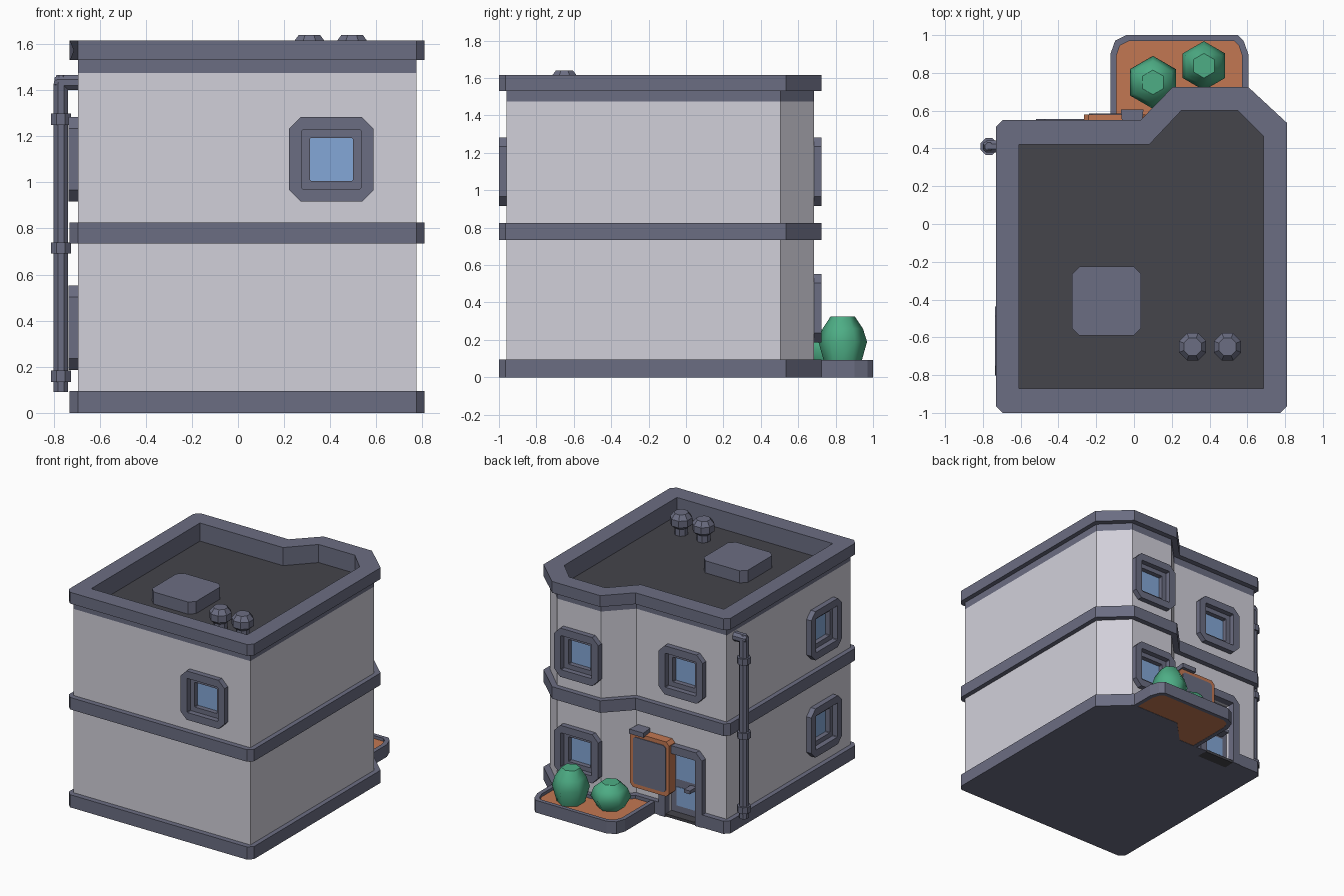
import bpy, bmesh, math
from mathutils import Matrix, Vector

if "Cube" in bpy.data.objects:
    bpy.data.objects.remove(bpy.data.objects["Cube"])


def material(name, rgb):
    m = bpy.data.materials.new(name)
    m.diffuse_color = (*rgb, 1)
    m.use_nodes = True
    m.node_tree.nodes["Principled BSDF"].inputs["Base Color"].default_value = m.diffuse_color
    return m


WALL = material("wall_grey", (0.64, 0.63, 0.70))
TRIM = material("trim_slate", (0.148, 0.155, 0.225))
ROOF = material("roof_dark", (0.058, 0.058, 0.07))
GLASS = material("glass_blue", (0.23, 0.39, 0.68))
LEAF = material("leaf_green", (0.075, 0.42, 0.235))
CLAY = material("terracotta", (0.54, 0.185, 0.085))


def finish(name, bm, mat, mtx=None, smooth=False):
    bmesh.ops.recalc_face_normals(bm, faces=bm.faces)
    me = bpy.data.meshes.new(name)
    bm.to_mesh(me)
    bm.free()
    ob = bpy.data.objects.new(name, me)
    bpy.context.collection.objects.link(ob)
    if mat:
        me.materials.append(mat)
    if mtx:
        ob.matrix_world = mtx
    for p in me.polygons:
        p.use_smooth = smooth and len(p.vertices) == 4
    return ob


def prism(name, pts, z0, z1, mat, inner=None, mtx=None, corners=(), cut=0.035):
    """Extrude an outline; an inner outline with equal count makes it a ring."""
    bm = bmesh.new()
    n = len(pts)
    loop = lambda ps, z: [bm.verts.new((x, y, z)) for x, y in ps]
    a, b = loop(pts, z0), loop(pts, z1)
    edges = []

    def band(p, q):
        for i in range(n):
            j = (i + 1) % n
            bm.faces.new((p[i], p[j], q[j], q[i]))
    band(a, b)
    if inner:
        c, d = loop(inner, z0), loop(inner, z1)
        band(c, d)
        band(a, c)
        band(b, d)
    else:
        bm.faces.new(a)
        bm.faces.new(b)
    if corners:
        edges = [bm.edges.get((a[i], b[i])) for i in corners]
        bmesh.ops.bevel(bm, geom=edges, offset=cut, segments=1, affect='EDGES')
    return finish(name, bm, mat, mtx)


def octagon(h, c, k=None):
    """Chamfered rectangle with half sizes h and k."""
    k = k or h
    return [(-h + c, -k), (h - c, -k), (h, -k + c), (h, k - c),
            (h - c, k), (-h + c, k), (-h, k - c), (-h, -k + c)]


def box(name, x0, x1, y0, y1, z0, z1, mat, mtx=None):
    return prism(name, [(x0, y0), (x1, y0), (x1, y1), (x0, y1)], z0, z1, mat, mtx=mtx)


def lathe(name, profile, sides, mat, loc, turn=0.0, smooth=False, mtx=None):
    """Stack of rings (radius, height) closed by caps."""
    bm = bmesh.new()
    rings = [[bm.verts.new((r * math.cos(turn + math.tau * i / sides),
                            r * math.sin(turn + math.tau * i / sides), z))
              for i in range(sides)] for r, z in profile]
    for p, q in zip(rings, rings[1:]):
        for i in range(sides):
            j = (i + 1) % sides
            bm.faces.new((p[i], p[j], q[j], q[i]))
    bm.faces.new(rings[0])
    bm.faces.new(rings[-1])
    return finish(name, bm, mat, Matrix.Translation(loc) @ (mtx or Matrix()), smooth)


def facing(pos, normal):
    """Local x = along the wall, y = up, z = out of the wall."""
    w, v = Vector(normal), Vector((0, 0, 1))
    rot = Matrix((v.cross(w), v, w)).transposed().to_4x4()
    return Matrix.Translation(pos) @ rot


def cut_with(target, cutter):
    cutter.hide_render = True
    cutter.display_type = 'WIRE'
    mod = target.modifiers.new("opening", 'BOOLEAN')
    mod.operation = 'DIFFERENCE'
    mod.solver = 'EXACT'
    mod.object = cutter


# Building shell: outlines of wall, trim and roof opening
wall_line = [(-.695, -.96), (.775, -.96), (.775, .505), (.59, .685),
             (.225, .685), (.055, .51), (-.695, .51)]
trim_line = [(-.73, -1), (.81, -1), (.81, .535), (.605, .725),
             (.205, .725), (.035, .55), (-.73, .55)]
roof_line = [(-.61, -.87), (.685, -.87), (.685, .465), (.55, .6),
             (.25, .6), (.08, .42), (-.61, .42)]
walls = prism("walls", wall_line, .004, 1.475, WALL)
base = prism("base_plinth", trim_line, 0, .095, TRIM, corners=(0, 1, 6))
prism("floor_belt", trim_line, .735, .825, TRIM, corners=(0, 1, 6))
prism("cornice_under_band", wall_line, 1.475, 1.535, TRIM, roof_line)
prism("cornice", trim_line, 1.53, 1.615, TRIM, roof_line, corners=(0, 1, 6))
prism("roof_deck", roof_line, 1.472, 1.479, ROOF)

# Windows: stepped frame, recessed sash and glass
spots = [((.405, -.96, 1.10), (0, -1, 0)),
         ((.405, .685, 1.10), (0, 1, 0)), ((.405, .685, .37), (0, 1, 0)),
         ((-.34, .51, 1.10), (0, 1, 0)),
         ((-.695, -.62, 1.10), (-1, 0, 0)), ((-.695, -.62, .37), (-1, 0, 0))]
for i, (pos, nrm) in enumerate(spots, 1):
    m = facing(pos, nrm)
    prism(f"window_frame_{i}", octagon(.183, .05), -.01, .04, TRIM,
          octagon(.128, .004), m)
    prism(f"window_sash_{i}", octagon(.131, .004), -.049, .0, TRIM,
          octagon(.093, .004), m)
    box(f"window_glass_{i}", -.1, .1, -.1, .1, -.044, -.036, GLASS, m)
    cut_with(walls, box(f"window_cutter_{i}", -.13, .13, -.13, .13, -.05, .1, None, m))

# Back door: opening, frame, leaf with two panes, handle and threshold
m = facing((-.34, .51, 0), (0, 1, 0))
cutter = box("door_cutter", -.127, .127, -.05, .492, -.06, .1, None, m)
cut_with(walls, cutter)
cut_with(base, cutter)
prism("door_frame", [(-.18, 0), (-.18, .5), (-.13, .55), (.13, .55), (.18, .5), (.18, 0),
                     (.125, 0), (.125, .49), (-.125, .49), (-.125, 0)],
      -.01, .045, TRIM, mtx=m)
box("door_leaf", -.128, .128, .0, .493, -.062, -.035, TRIM, m)
for name, lo, hi in (("upper", .27, .45), ("lower", .07, .21)):
    box(f"door_glass_{name}", -.085, .085, lo, hi, -.036, -.031, GLASS, m)
box("door_handle", .03, .08, .225, .25, -.036, .045, TRIM, m)
box("door_threshold", -.127, .127, 0, .02, -.05, .035, ROOF, m)

# Notice board beside the door with a lamp on top
m = facing((-.103, .51, .375), (0, 1, 0))
prism("notice_board", octagon(.163, .025, .205), -.005, .07, CLAY, mtx=m)
prism("notice_panel", octagon(.135, .015, .175), .069, .076, TRIM, mtx=m)
prism("board_lamp", [(-.05, 0), (.05, 0), (.06, .095), (-.06, .095)], .575, .61, TRIM,
      mtx=Matrix.Translation((-.01, .51, 0)))

# Planter with soil and two bushes
rim = [(-.125, .5), (.605, .5), (.605, .9), (.58, .97),
       (.55, 1), (-.04, 1), (-.1, .97), (-.125, .9)]
bed = [(-.093, .51), (.573, .51), (.573, .89), (.555, .945),
       (.53, .97), (-.025, .97), (-.075, .945), (-.093, .89)]
prism("planter_rim", rim, 0, .092, TRIM, bed)
prism("planter_soil", [(x, y) for x, y in bed], .002, .07, CLAY)
lathe("tall_bush", [(.095, .065), (.13, .19), (.108, .26), (.065, .325)],
      6, LEAF, (.37, .838, 0), math.pi / 6, True)
lathe("round_bush", [(.09, .065), (.14, .15), (.115, .215), (.065, .255)],
      6, LEAF, (.10, .75, 0), math.pi / 6, True)

# Drain pipe with collars and an elbow into the wall
px, py, t = -.768, .41, math.pi / 8
lathe("drain_pipe", [(.034, .09), (.034, 1.43), (.022, 1.465)], 8, TRIM, (px, py, 0), t)
lathe("drain_elbow", [(.022, -.028), (.035, -.008), (.035, .09)], 8, TRIM,
      (px, py, 1.434), t, mtx=Matrix.Rotation(math.pi / 2, 4, 'Y'))
for i, z in enumerate((.135, .692, 1.25), 1):
    lathe(f"drain_collar_{i}", [(.048, z), (.048, z + .048)], 8, TRIM, (px, py, 0), t)

# Roof hatch and two vents
prism("roof_hatch", octagon(.183, .04), 1.475, 1.57, TRIM,
      mtx=Matrix.Translation((-.145, -.408, 0)))
for i, x in enumerate((.31, .495), 1):
    lathe(f"roof_vent_{i}", [(.048, 1.475), (.048, 1.53), (.078, 1.555),
                             (.078, 1.605), (.05, 1.64)], 8, TRIM, (x, -.65, 0), t)
